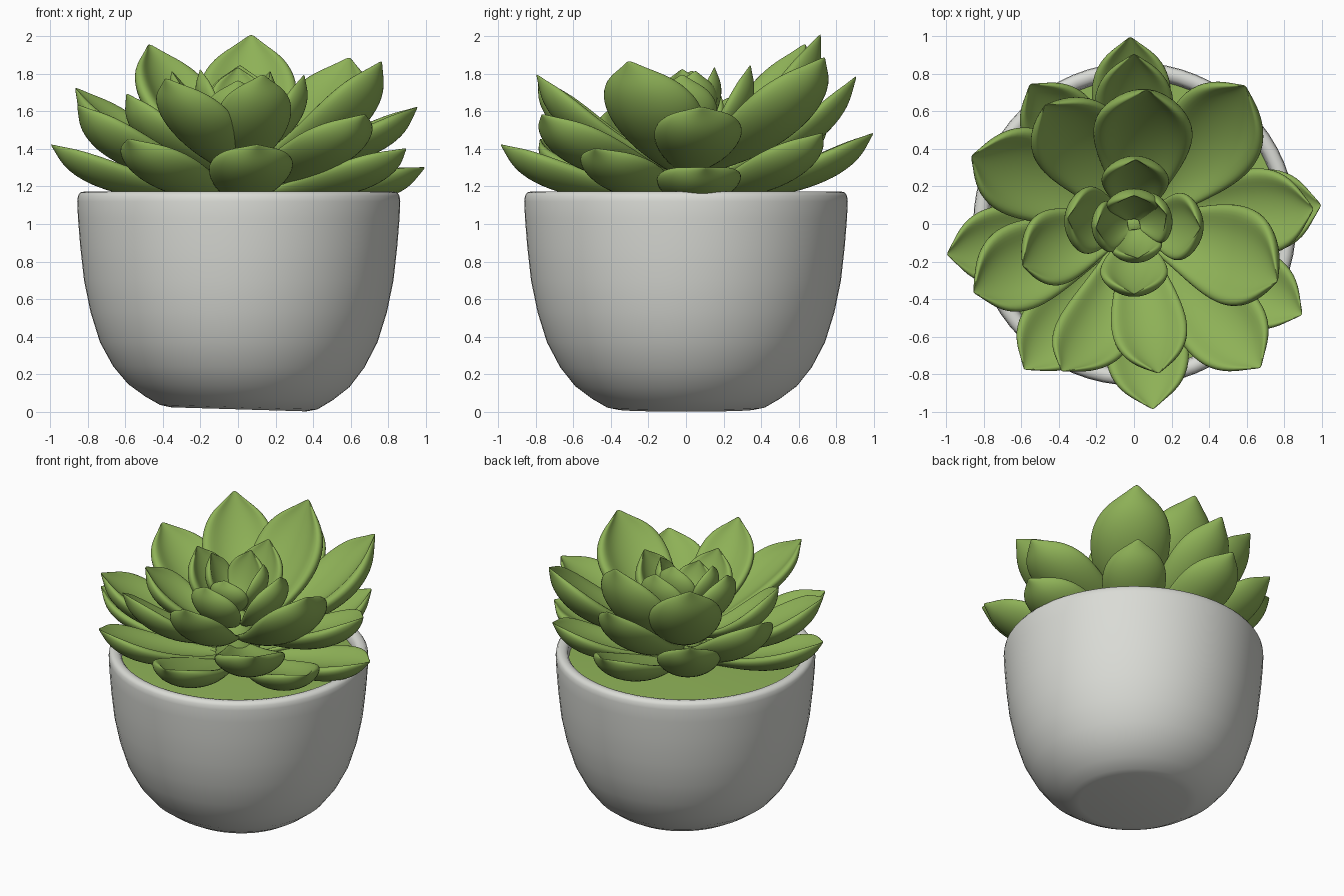
import bpy, bmesh, math
from mathutils import Vector

cube = bpy.data.objects.get("Cube")
if cube:
    bpy.data.objects.remove(cube, do_unlink=True)


def make_material(name, color):
    mat = bpy.data.materials.new(name)
    mat.use_nodes = True
    mat.diffuse_color = (*color, 1)
    mat.node_tree.nodes["Principled BSDF"].inputs["Base Color"].default_value = (*color, 1)
    return mat


leaf_green = make_material("leaf green", (0.27, 0.44, 0.095))
pot_white = make_material("pot white", (0.7, 0.71, 0.67))


def finish(bm, name, mat):
    bmesh.ops.recalc_face_normals(bm, faces=bm.faces)
    mesh = bpy.data.meshes.new(name)
    bm.to_mesh(mesh)
    bm.free()
    mesh.materials.append(mat)
    for poly in mesh.polygons:
        poly.use_smooth = True
    obj = bpy.data.objects.new(name, mesh)
    bpy.context.collection.objects.link(obj)
    return obj


def skin(bm, rings):
    """Bridge closed rings of equal length and cap both ends."""
    loops = [[bm.verts.new(p) for p in ring] for ring in rings]
    n = len(loops[0])
    for a, b in zip(loops, loops[1:]):
        for i in range(n):
            j = (i + 1) % n
            bm.faces.new((a[i], a[j], b[j], b[i]))
    bm.faces.new(loops[0])
    bm.faces.new(loops[-1])


def lathe(name, profile, mat, sides=64, base_tilt=0.0):
    bm = bmesh.new()
    rings = []
    for r, z in profile:
        ring = []
        for i in range(sides):
            a = math.tau * i / sides
            x = r * math.cos(a)
            lift = base_tilt * (0.4 - x) * max(0, 1 - z / 0.3)
            ring.append((x, r * math.sin(a), z + max(0, lift)))
        rings.append(ring)
    skin(bm, rings)
    obj = finish(bm, name, mat)
    bpy.ops.object.select_all(action="DESELECT")
    bpy.context.view_layer.objects.active = obj
    obj.select_set(True)
    bpy.ops.object.shade_smooth_by_angle(angle=math.radians(45))
    return obj


# Rounded bowl with a rolled rim and a slightly slanted foot
pot = lathe("pot", [(0.36, 0), (0.42, 0.012), (0.5, 0.06), (0.59, 0.13), (0.67, 0.235),
                    (0.74, 0.37), (0.79, 0.53), (0.825, 0.7), (0.845, 0.88), (0.857, 1.03),
                    (0.861, 1.12), (0.857, 1.15), (0.845, 1.168), (0.82, 1.174), (0.795, 1.168),
                    (0.78, 1.15), (0.772, 1.11), (0.77, 1.04)], pot_white, base_tilt=0.03)
pot.location.x = 0.004

# Green filling inside the bowl
lathe("soil_cover", [(0.78, 1.05), (0.78, 1.105), (0.4, 1.13), (0.02, 1.14)], leaf_green)

# Leaf outline (position along the leaf, width) and cupped cross-section
OUTLINE = [(0, 0.35), (0.15, 0.52), (0.35, 0.84), (0.55, 1.05), (0.73, 1.05),
           (0.87, 0.76), (0.95, 0.31), (1.01, 0.03)]
HALF = [(0.5, -0.44), (0.92, -0.17), (1.08, 0.14), (0.86, 0.27), (0.52, 0.02)]
SECTION = [(0, -0.52)] + HALF + [(0, -0.08)] + [(-x, z) for x, z in reversed(HALF)]


def leaf(name, tip, half_width, base_z, lean):
    tip = Vector(tip)
    out = Vector((tip.x, tip.y, 0))
    base = out.normalized() * min(0.07, out.length * 0.15)
    base.z = base_z
    side = Vector((-out.y, out.x, 0)).normalized()
    # The stem line runs outwards first, then curls up to the tip
    bend = base.lerp(Vector((tip.x, tip.y, base_z)), 0.6) + side * lean
    bend.z = base_z + 0.26 * (tip.z - base_z)
    bm = bmesh.new()
    rings = []
    for t, width in OUTLINE:
        p = base * (1 - t) ** 2 + bend * 2 * t * (1 - t) + tip * t * t
        tangent = ((bend - base) * (1 - t) + (tip - bend) * t).normalized()
        up = tangent.cross(side).normalized()
        w = half_width * width
        rings.append([p + side * (x * w) + up * (z * w) for x, z in SECTION])
    skin(bm, rings)
    obj = finish(bm, name, leaf_green)
    sub = obj.modifiers.new("smooth", "SUBSURF")
    sub.levels = sub.render_levels = 2


# Each tier: base height, then leaves as tip x, y, z, half width and sideways lean
TIERS = {
    "outer_leaf": (1.14, [
        (-0.02, 0.99, 1.48, 0.2, 0), (-0.55, 0.74, 1.6, 0.2, 0), (-0.99, -0.16, 1.42, 0.2, 0),
        (-0.58, -0.77, 1.45, 0.2, 0.04), (0.1, -0.98, 1.42, 0.21, 0), (0.89, -0.48, 1.4, 0.2, 0),
        (0.99, 0.1, 1.3, 0.21, 0), (0.57, 0.72, 1.48, 0.2, -0.04)]),
    "middle_leaf": (1.23, [
        (0, 0.9, 1.78, 0.2, 0), (-0.86, 0.36, 1.72, 0.23, -0.06),
        (-0.85, -0.36, 1.63, 0.22, -0.06), (0.67, -0.76, 1.58, 0.22, 0)]),
    "upper_leaf": (1.3, [
        (0.07, 0.71, 2.0, 0.25, 0), (0.59, 0.73, 1.88, 0.25, -0.08),
        (-0.47, 0.63, 1.95, 0.23, -0.05), (-0.59, -0.22, 1.69, 0.19, -0.07),
        (-0.38, -0.78, 1.77, 0.19, 0.14), (0.13, -0.79, 1.79, 0.19, -0.02),
        (0.76, -0.3, 1.86, 0.25, 0.09), (0.95, 0.08, 1.62, 0.22, 0.02)]),
    "inner_leaf": (1.38, [
        (0.01, 0.34, 1.84, 0.17, 0), (-0.35, 0.03, 1.81, 0.17, 0), (0.35, -0.02, 1.79, 0.17, 0),
        (0, -0.37, 1.76, 0.17, 0)]),
    "heart_leaf": (1.47, [
        (0, 0.15, 1.83, 0.14, 0), (-0.2, -0.02, 1.82, 0.13, 0), (0.17, 0.05, 1.81, 0.13, 0),
        (0.02, -0.18, 1.74, 0.13, 0)]),
}
for tier, (base_z, leaves) in TIERS.items():
    for number, (x, y, z, half_width, lean) in enumerate(leaves, 1):
        leaf(f"{tier}_{number}", (x, y, z), half_width, base_z, lean)

# Core holding the leaf bases together
lathe("stem_core", [(0.16, 1.08), (0.13, 1.3), (0.06, 1.43), (0.02, 1.45)], leaf_green, sides=24)
